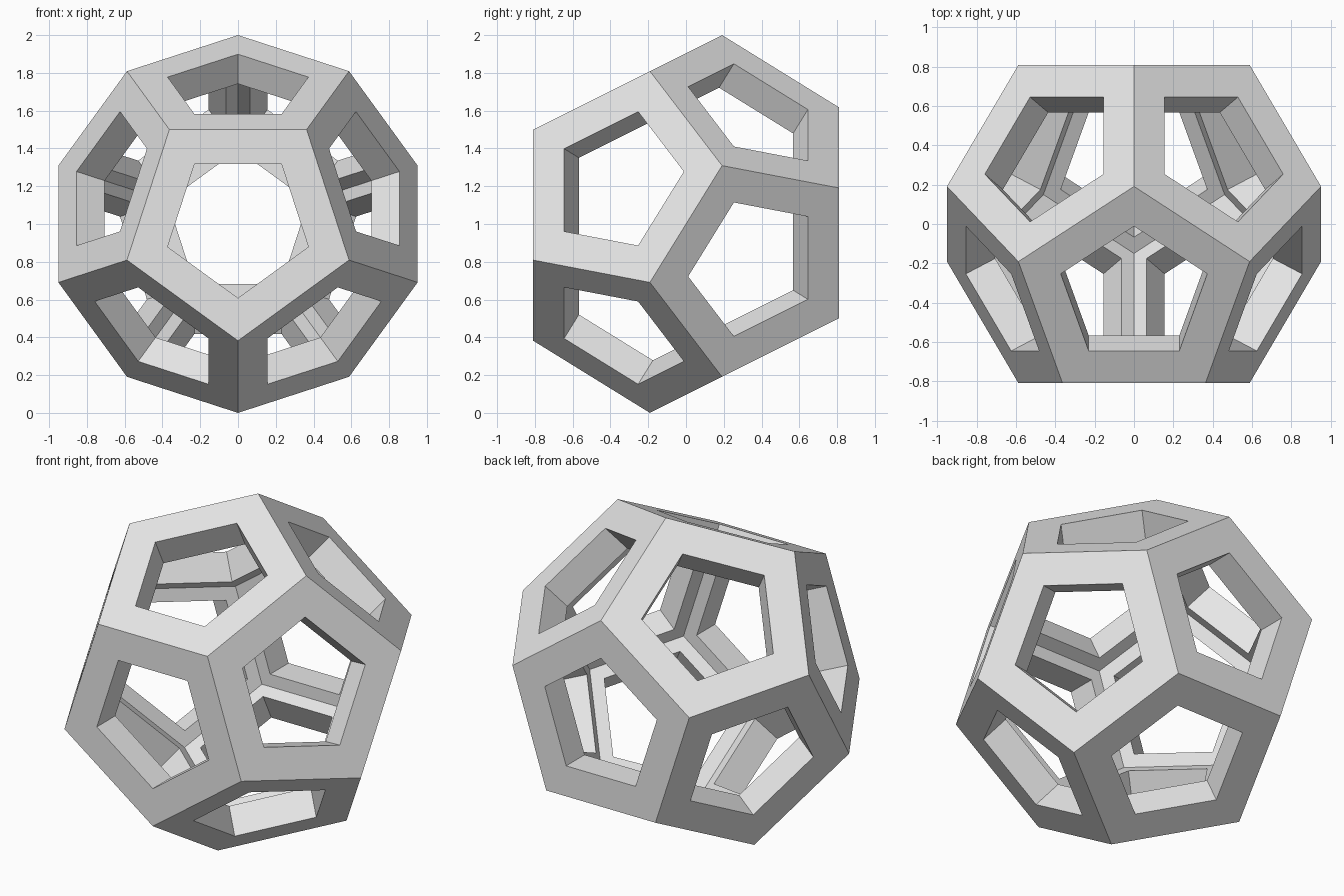
import bpy
import bmesh
from math import radians, sin, cos, sqrt
from mathutils import Vector

cube = bpy.data.objects.get("Cube")
if cube:
    bpy.data.objects.remove(cube, do_unlink=True)

PHI = (1 + sqrt(5)) / 2
STRUT_WIDTH = 0.183
WALL = 0.175

# One plain grey for the whole frame
grey = bpy.data.materials.new("light_grey")
grey.use_nodes = True
grey.diffuse_color = (0.8, 0.8, 0.8, 1)
grey.node_tree.nodes["Principled BSDF"].inputs["Base Color"].default_value = grey.diffuse_color

# Dodecahedron corners: two five-point rings in front, mirrored through the centre
bm = bmesh.new()
for radius, depth in ((1 / PHI, PHI / 2), (1, (PHI - 1) ** 3 * PHI / 2)):
    for k in range(5):
        a = radians(72 * k - 90)
        corner = Vector((radius * cos(a), -depth, radius * sin(a)))
        bm.verts.new(corner)
        bm.verts.new(-corner)

# Wrap the corners and merge the hull into twelve pentagons
bmesh.ops.convex_hull(bm, input=bm.verts[:])
bmesh.ops.dissolve_limit(bm, angle_limit=radians(2), verts=bm.verts[:], edges=bm.edges[:])
bmesh.ops.recalc_face_normals(bm, faces=bm.faces[:])

# Open a pentagonal window in every face
windows = bm.faces[:]
bmesh.ops.inset_individual(bm, faces=windows, thickness=STRUT_WIDTH, use_even_offset=True)
bmesh.ops.delete(bm, geom=windows, context="FACES_ONLY")
bmesh.ops.translate(bm, verts=bm.verts[:], vec=(0, 0, 1))

mesh = bpy.data.meshes.new("dodecahedron_frame")
bm.to_mesh(mesh)
bm.free()
mesh.materials.append(grey)
frame = bpy.data.objects.new("dodecahedron_frame", mesh)
bpy.context.collection.objects.link(frame)

# Thicken the shell inward
shell = frame.modifiers.new("wall_thickness", "SOLIDIFY")
shell.thickness = WALL
shell.offset = -1
shell.use_even_offset = True
